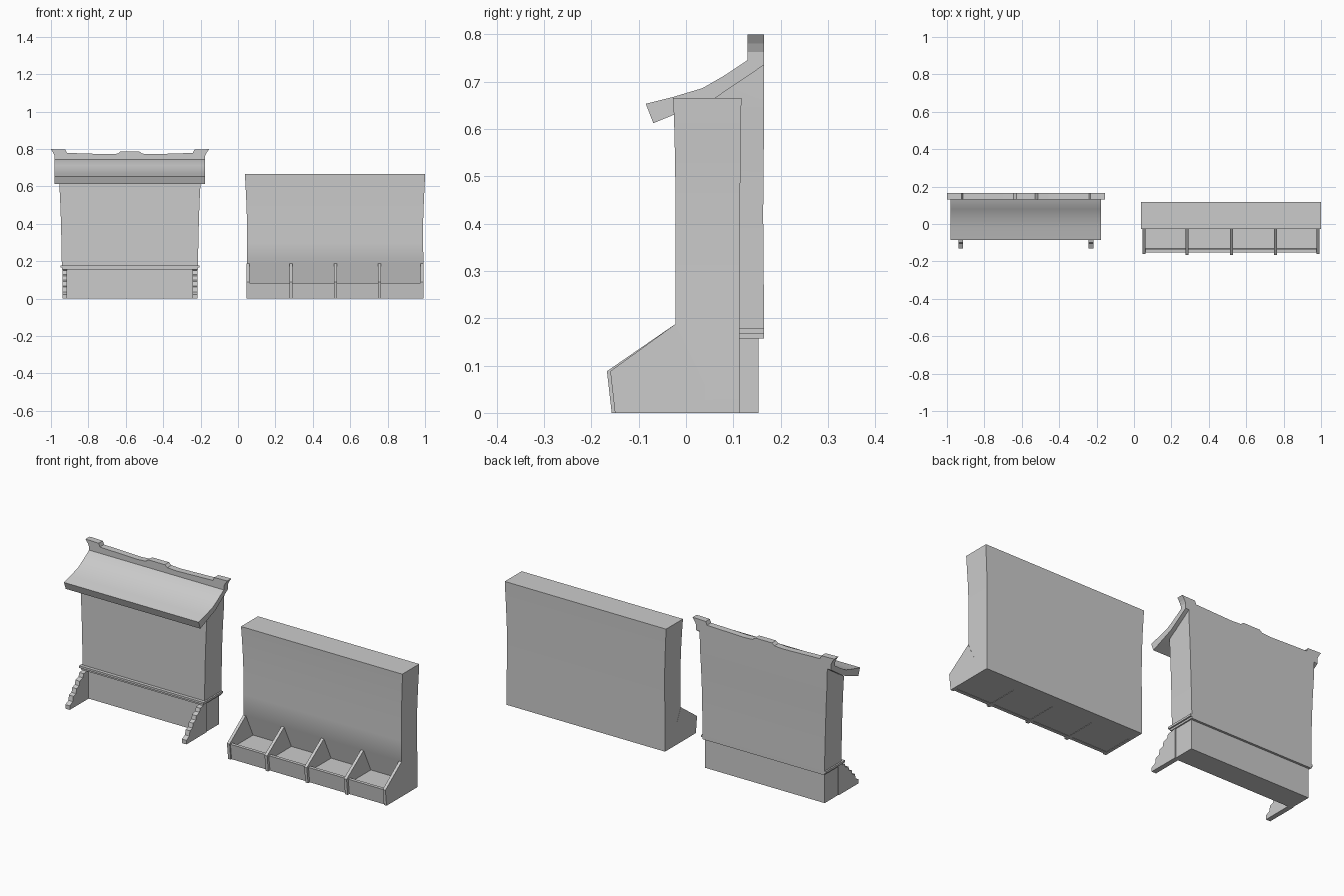
import bpy
import bmesh

cube = bpy.data.objects.get("Cube")
if cube:
    bpy.data.objects.remove(cube, do_unlink=True)

# One plain grey for everything
grey = bpy.data.materials.new("plain grey")
grey.use_nodes = True
colour = (0.6, 0.6, 0.6, 1)
grey.diffuse_color = colour
grey.node_tree.nodes["Principled BSDF"].inputs["Base Color"].default_value = colour


def finish(name, bm, smooth=False, recalc=True):
    if recalc:
        bmesh.ops.recalc_face_normals(bm, faces=bm.faces)
    mesh = bpy.data.meshes.new(name)
    bm.to_mesh(mesh)
    bm.free()
    mesh.materials.append(grey)
    obj = bpy.data.objects.new(name, mesh)
    bpy.context.collection.objects.link(obj)
    if smooth:
        bpy.ops.object.select_all(action="DESELECT")
        obj.select_set(True)
        bpy.context.view_layer.objects.active = obj
        bpy.ops.object.shade_smooth_by_angle()
    return obj


def bridge(bm, rings):
    """Join equal rings of points into a capped solid."""
    rings = [[bm.verts.new(p) for p in ring] for ring in rings]
    for a, b in zip(rings, rings[1:]):
        for i in range(len(a)):
            j = (i + 1) % len(a)
            bm.faces.new((a[i], a[j], b[j], b[i]))
    bm.faces.new(rings[0])
    bm.faces.new(rings[-1])


def loft(name, levels):
    """Stack of rectangles, each z, x0, x1, front, back."""
    bm = bmesh.new()
    bridge(bm, [[(x0, f, z), (x1, f, z), (x1, b, z), (x0, b, z)]
                for z, x0, x1, f, b in levels])
    return finish(name, bm, smooth=True)


def side_profile(name, points, x0, x1, smooth=False):
    """Side outline of (y, z) pushed along x."""
    bm = bmesh.new()
    bridge(bm, [[(x, y, z) for y, z in points] for x in (x0, x1)])
    return finish(name, bm, smooth)


def box(name, x0, x1, y0, y1, z0, z1):
    return side_profile(name, [(y0, z0), (y1, z0), (y1, z1), (y0, z1)], x0, x1)


# ---- Bin cabinet ----
# Waisted back cabinet whose lower front leans back behind the bins
loft("cabinet_body", [
    (0, .046, .992, .04, .113),
    (.06, .046, .992, .04, .113),
    (.188, .047, .991, -.022, .113),
    (.3, .048, .990, -.022, .113),
    (.42, .048, .990, -.022, .114),
    (.53, .044, .994, -.023, .115),
    (.61, .040, .998, -.025, .116),
    (.665, .037, 1.0, -.027, .117)])

# Sloped partitions between the bins
centres = [.054, .283, .52, .757, .984]
for i, x in enumerate(centres):
    reach = 0 if i in (0, 4) else .007
    side_profile(f"bin_divider_{i + 1}", [
        (.05, 0), (-.15 - reach, 0), (-.16 - reach, .088),
        (-.022, .188), (.04, .06)], x - .008, x + .008)

# Front boards with outward lean, floors and open undersides
for i, (a, b) in enumerate(zip(centres, centres[1:])):
    x0, x1 = a + .008, b - .008
    side_profile(f"bin_front_{i + 1}", [
        (-.125, 0), (-.143, 0), (-.153, .084), (-.135, .084)], x0, x1)
    for part, z in (("floor", .06), ("base", .002)):
        bm = bmesh.new()
        bm.faces.new([bm.verts.new(p) for p in (
            (x0, -.135, z), (x1, -.135, z), (x1, .04, z), (x0, .04, z))])
        finish(f"bin_{part}_{i + 1}", bm, recalc=False)

# ---- Roofed board ----
MID = -.578

box("board_base", MID - .357, MID + .357, .03, .153, 0, .158)
box("ledge_lower", MID - .364, MID + .364, .008, .165, .157, .167)
box("ledge_upper", MID - .372, MID + .372, .002, .165, .167, .178)

# Board flaring towards the top, its head cut to the roof slope
loft("board_body", [
    (.178, MID - .364, MID + .364, .02, .165),
    (.3, MID - .366, MID + .366, .02, .164),
    (.42, MID - .369, MID + .369, .02, .163),
    (.53, MID - .373, MID + .373, .02, .164),
    (.64, MID - .379, MID + .379, .02, .165),
    (.665, MID - .38, MID + .38, .06, .165),
    (.736, MID - .381, MID + .381, .16, .165)])

# Stepped feet
foot = [(.04, 0), (-.13, 0), (-.13, .022), (-.105, .035), (-.1, .062),
        (-.078, .068), (-.072, .092), (-.05, .1), (-.045, .122),
        (-.018, .13), (-.012, .15), (.04, .157)]
for side, s in (("right", -1), ("left", 1)):
    side_profile(f"foot_{side}", foot, MID + s * .335, MID + s * .361)

# Swept single-pitch roof with a heavy eave
side_profile("roof", [
    (.165, .75), (.13, .745), (.08, .712), (.035, .686), (-.025, .668),
    (-.085, .653), (-.069, .612), (-.02, .632), (.06, .664), (.165, .735)],
    MID - .402, MID + .402, smooth=True)

# Ridge board with raised horns and a centre crest
half = [(.402, .735), (.402, .762), (.41, .78), (.423, .799),
        (.345, .797), (.337, .779), (.12, .772), (.065, .775), (.05, .787)]
outline = half + [(-x, z) for x, z in reversed(half)]
bm = bmesh.new()
bridge(bm, [[(MID + x, y, z) for x, z in outline] for y in (.13, .165)])
finish("ridge_board", bm)
